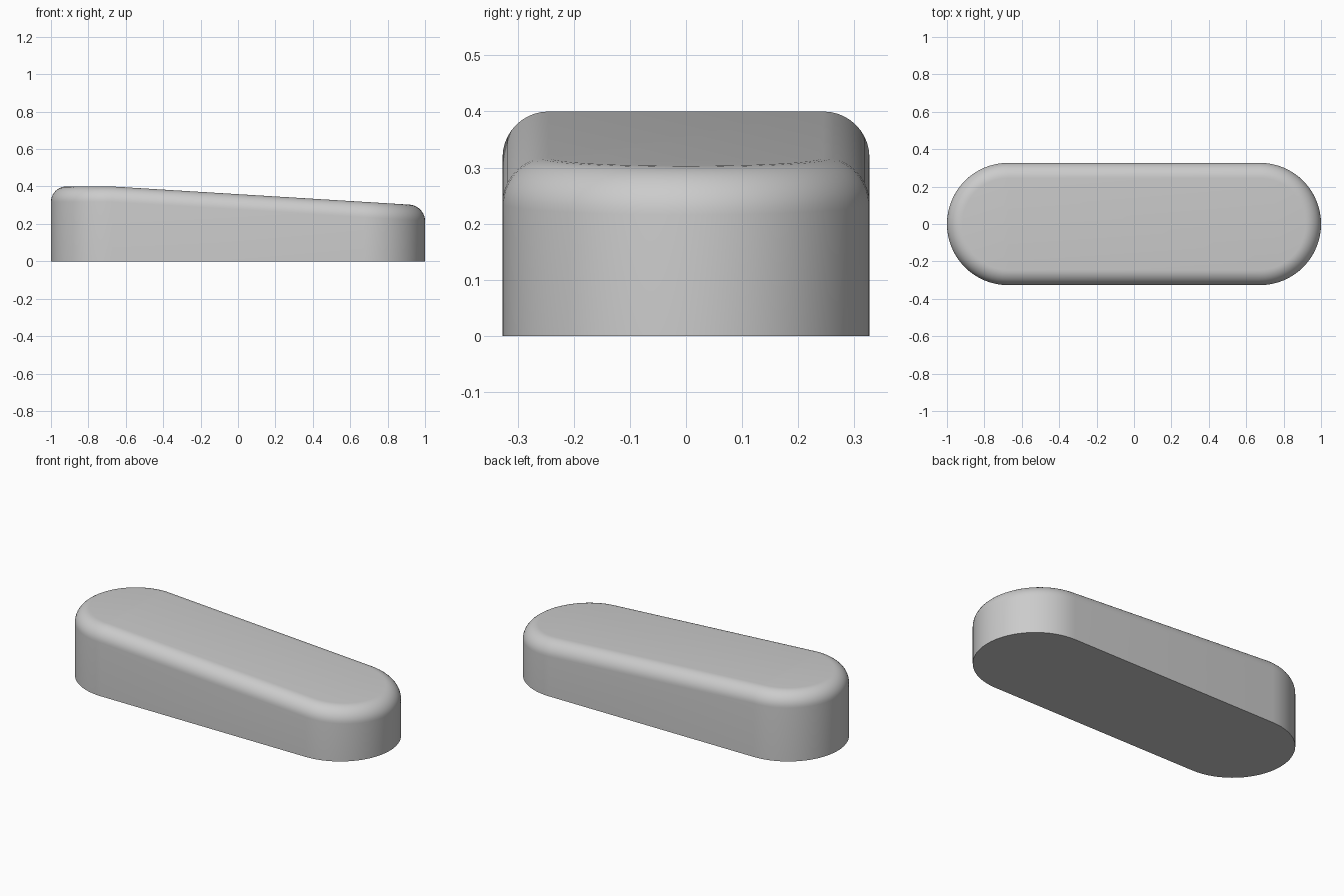
import bpy, bmesh
from math import sin, cos, pi

if "Cube" in bpy.data.objects:
    bpy.data.objects.remove(bpy.data.objects["Cube"])

HALF_W, END_X, R = 0.327, 0.673, 0.082   # half width, end arc centre, top rounding
ARC, FIL = 32, 10                        # segments per end arc and per rounding


def outline(inset):
    """Stadium outline, right arc first, then left arc."""
    rad = HALF_W - inset
    pts = []
    for cx, start in ((END_X, -pi / 2), (-END_X, pi / 2)):
        for i in range(ARC + 1):
            a = start + pi * i / ARC
            pts.append((cx + rad * cos(a), rad * sin(a)))
    return pts


def top_z(x):
    """Level at the tall end, then a steady slope down."""
    return 0.4 - 0.061 * max(0.0, x + END_X)


bm = bmesh.new()

# Base ring, then the rounded rings up to the top surface
rings = [[bm.verts.new((x, y, 0)) for x, y in outline(0)]]
for k in range(FIL + 1):
    a = pi / 2 * k / FIL
    inset, drop = R * (1 - cos(a)), R * (1 - sin(a))
    rings.append([bm.verts.new((x, y, top_z(x) - drop)) for x, y in outline(inset)])

n = len(rings[0])
for lo, hi in zip(rings, rings[1:]):
    for i in range(n):
        j = (i + 1) % n
        bm.faces.new((lo[i], lo[j], hi[j], hi[i]))

# Flat bottom, sloped top and level top
bm.faces.new(rings[0][::-1])
top = rings[-1]
bm.faces.new(top[:ARC + 2] + [top[-1]])
bm.faces.new(top[ARC + 1:])
bm.normal_update()

mesh = bpy.data.meshes.new("wedge_body")
bm.to_mesh(mesh)
bm.free()
body = bpy.data.objects.new("wedge_body", mesh)
bpy.context.collection.objects.link(body)
bpy.context.view_layer.objects.active = body
body.select_set(True)
bpy.ops.object.shade_smooth_by_angle(angle=0.6)
